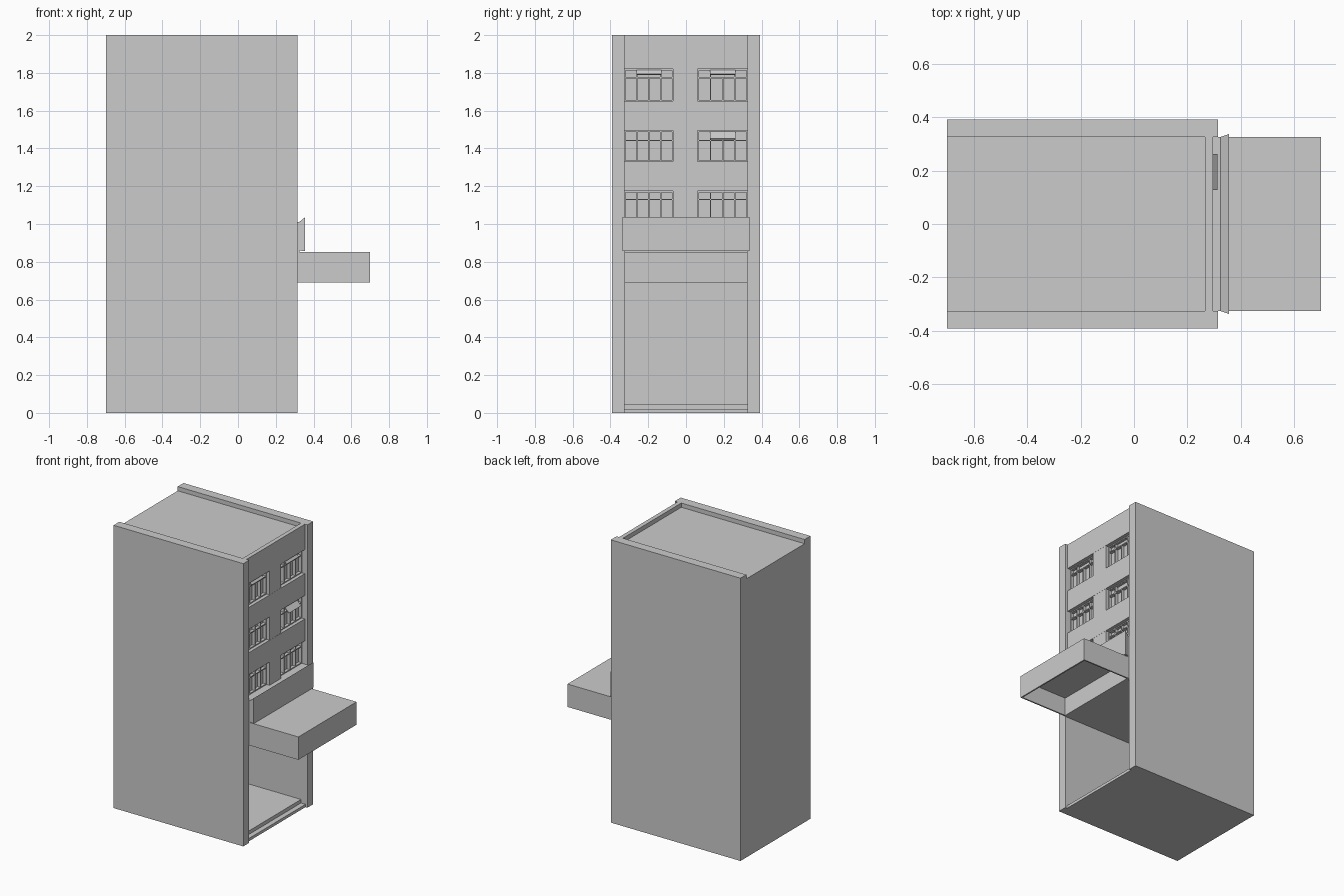
import bpy, bmesh

if "Cube" in bpy.data.objects:
    bpy.data.objects.remove(bpy.data.objects["Cube"])

def add_mesh(name, verts, faces):
    me = bpy.data.meshes.new(name)
    me.from_pydata(verts, [], faces)
    bm = bmesh.new()
    bm.from_mesh(me)
    bmesh.ops.recalc_face_normals(bm, faces=bm.faces)
    bm.to_mesh(me)
    bm.free()
    ob = bpy.data.objects.new(name, me)
    bpy.context.collection.objects.link(ob)
    return ob

HEX = [(0, 1, 2, 3), (4, 5, 6, 7), (0, 1, 5, 4), (1, 2, 6, 5), (2, 3, 7, 6), (3, 0, 4, 7)]

def loop_at(x, y0, y1, z0, z1):
    return [(x, y0, z0), (x, y1, z0), (x, y1, z1), (x, y0, z1)]

def box(name, x0, x1, y0, y1, z0, z1):
    return add_mesh(name, loop_at(x0, y0, y1, z0, z1) + loop_at(x1, y0, y1, z0, z1), HEX)

BACK, FACE, INNER, OUTER = -0.70, 0.295, 0.326, 0.391
GLASS, FRAME = 0.25, 0.272

# Side walls, back wall and upper storeys with recessed roof
for s, n in ((-1, "front"), (1, "rear")):
    box(n + "_side_wall", BACK, 0.315, *sorted((s * INNER, s * OUTER)), 0, 2)
box("back_wall", BACK, -0.68, -INNER, INNER, 0, 1.97)
box("upper_storeys", -0.68, GLASS, -INNER, INNER, 0.69, 1.97)

# Ground floor slab and entrance step
box("entrance_step", -0.68, 0.30, -INNER, INNER, 0, 0.02)
box("ground_floor", -0.68, 0.265, -INNER, INNER, 0.02, 0.045)

# Facade bands and central pier
box("roof_parapet", 0.265, FACE, -INNER, INNER, 1.95, 2)
box("facade_band_lower", GLASS, 0.325, -INNER, INNER, 0.69, 1.01)
for i, (z0, z1) in enumerate(((1.175, 1.33), (1.495, 1.65), (1.82, 1.97))):
    box(f"facade_band_{i}", GLASS, FACE, -INNER, INNER, z0, z1)
box("central_pier", GLASS, FACE - 0.001, -0.068, 0.062, 1.0, 1.96)

# Window frames: four columns, a transom, two rows
T = 0.007

def window(name, y0, y1, z0, z1, zt, leaf):
    w = (y1 - y0 - T) / 4
    for i in range(5):
        top = zt if (leaf and i == 2) else z1
        box(f"{name}_mullion_{i}", GLASS, FRAME, y0 + i * w, y0 + i * w + T, z0, top)
    for j, z in enumerate((z0, zt - T / 2, z1 - T)):
        box(f"{name}_rail_{j}", GLASS, FRAME - 0.001, y0, y1, z, z + T)
    if leaf:
        # Tilted opening pane, hinged at the top
        lx, lz = leaf
        a, b = y0 + w, y1 - w
        if y0 < 0:
            a, b = y0 + w, y0 + 3 * w + T
        t = 0.005
        lower = [(FRAME, a, z1 - 0.004), (FRAME, b, z1 - 0.004), (lx, b, lz), (lx, a, lz)]
        add_mesh(name + "_open_pane", lower + [(x - t, y, z - t) for x, y, z in lower], HEX)

floors = [(1.01, 1.175, 1.13, None, None),
          (1.33, 1.495, 1.442, None, (0.312, 1.452)),
          (1.65, 1.82, 1.775, (0.293, 1.795), (0.293, 1.793))]
for k, (z0, z1, zt, left, right) in enumerate(floors):
    window(f"window_left_{k}", -INNER, -0.068, z0, z1, zt, left)
    window(f"window_right_{k}", 0.062, INNER, z0, z1, zt, right)

# Flared fascia board above the canopy
add_mesh("fascia_board", loop_at(0.324, -INNER, INNER, 0.86, 1.01)
         + loop_at(0.355, -0.336, 0.336, 0.856, 1.036), HEX)

# Entrance canopy, hollow from below
box("canopy_top", 0.31, 0.70, -0.325, 0.325, 0.82, 0.852)
box("canopy_front", 0.69, 0.70, -0.325, 0.325, 0.69, 0.82)
for s, n in ((-1, "front"), (1, "rear")):
    box("canopy_side_" + n, 0.31, 0.69, *sorted((s * 0.315, s * 0.325)), 0.69, 0.82)
